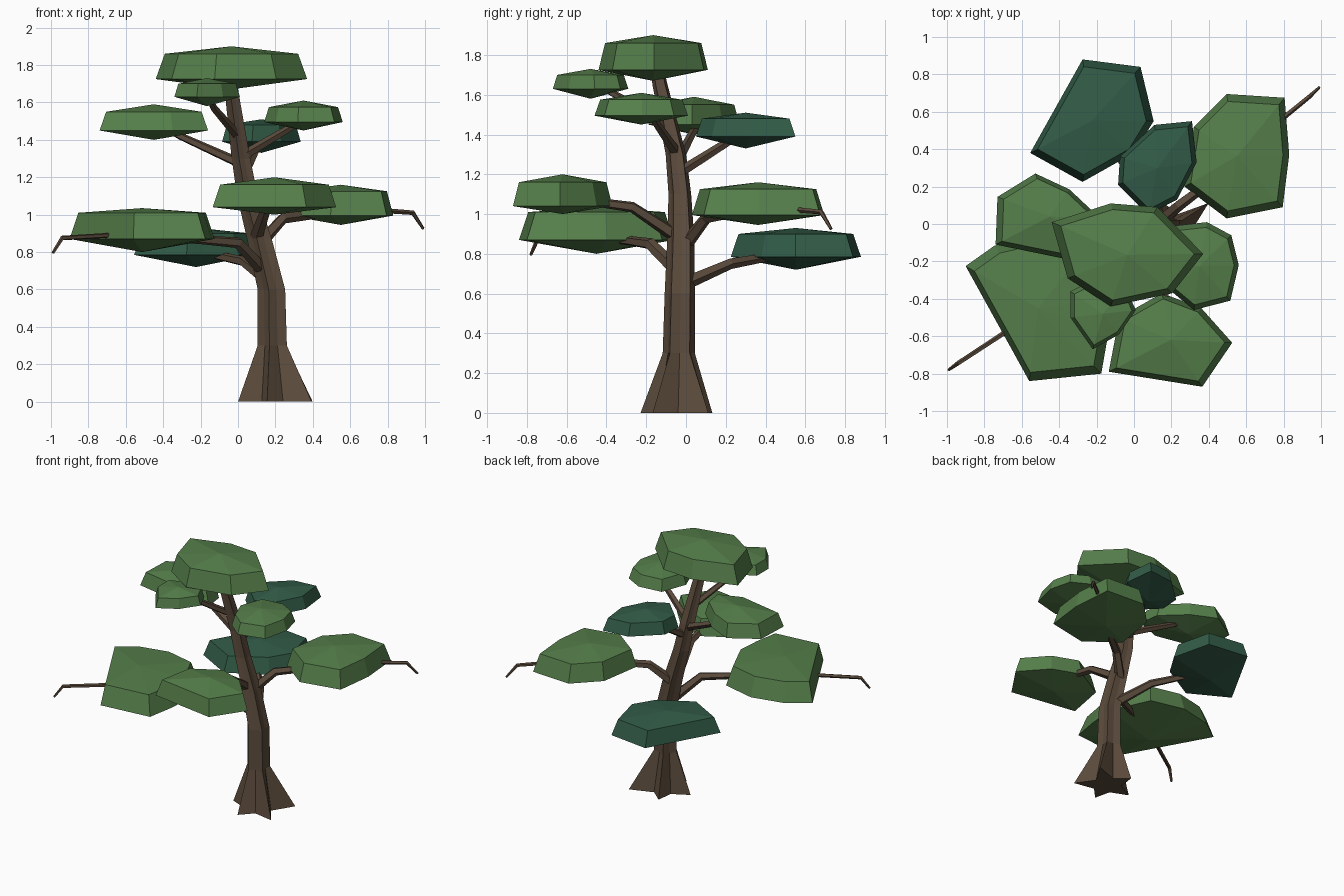
import bpy, bmesh, math
from mathutils import Vector

if "Cube" in bpy.data.objects:
    bpy.data.objects.remove(bpy.data.objects["Cube"])


def material(name, rgb):
    m = bpy.data.materials.new(name)
    m.diffuse_color = (*rgb, 1)
    m.use_nodes = True
    m.node_tree.nodes["Principled BSDF"].inputs["Base Color"].default_value = m.diffuse_color
    return m


BARK = material("bark_brown", (0.105, 0.070, 0.045))
LEAF = material("leaf_green", (0.092, 0.212, 0.070))
DARK = material("deep_green", (0.032, 0.107, 0.064))


def finish(name, bm, mat):
    bmesh.ops.recalc_face_normals(bm, faces=bm.faces)
    me = bpy.data.meshes.new(name)
    bm.to_mesh(me)
    bm.free()
    me.materials.append(mat)
    ob = bpy.data.objects.new(name, me)
    bpy.context.collection.objects.link(ob)


def skin(bm, a, b):
    n = len(a)
    for i in range(n):
        bm.faces.new((a[i], a[(i + 1) % n], b[(i + 1) % n], b[i]))


def fan(bm, ring, tip):
    for i in range(len(ring)):
        bm.faces.new((ring[i], ring[(i + 1) % len(ring)], tip))


# Foliage pad: wide rim, inset upper ring, domed top and shallow underside
def pad(name, outline, low, rim, ring, top, mat):
    bm = bmesh.new()
    cx = (min(p[0] for p in outline) + max(p[0] for p in outline)) / 2
    cy = (min(p[1] for p in outline) + max(p[1] for p in outline)) / 2
    lower = [bm.verts.new((x, y, rim)) for x, y in outline]
    upper = [bm.verts.new((cx + (x - cx) * .88, cy + (y - cy) * .88, ring))
             for x, y in outline]
    skin(bm, lower, upper)
    fan(bm, upper, bm.verts.new((cx, cy, top)))
    fan(bm, lower, bm.verts.new((cx, cy, low)))
    finish(name, bm, mat)


# Branch: tapered five-sided tube along a path
def branch(name, path, radii, sides=5):
    bm = bmesh.new()
    pts = [Vector(p) for p in path]
    rings = []
    for i, p in enumerate(pts):
        d = (pts[min(i + 1, len(pts) - 1)] - pts[max(i - 1, 0)]).normalized()
        u = d.cross(Vector((0, 0, 1))).normalized()
        v = u.cross(d)
        rings.append([bm.verts.new(p + radii[i] * (u * math.cos(a) + v * math.sin(a)))
                      for a in (math.tau * k / sides for k in range(sides))])
    for a, b in zip(rings, rings[1:]):
        skin(bm, a, b)
    bm.faces.new(rings[0])
    bm.faces.new(rings[-1])
    finish(name, bm, BARK)


# Trunk: five-lobed section, flared roots, leaning upward
def trunk():
    bm = bmesh.new()
    flare = [.19, .225, .25, .19, .205]
    # x, y, z, lobe radius, groove ratio
    levels = [(.205, -.045, 0, None, .5), (.19, -.035, .3, .085, .7),
              (.185, -.03, .6, .08, .74), (.12, -.025, .87, .072, .74),
              (.055, -.03, 1.1, .06, .74), (.02, -.05, 1.3, .054, .74),
              (-.03, -.13, 1.65, .04, .74), (-.04, -.15, 1.76, .034, .74)]
    rings = []
    for x, y, z, r, groove in levels:
        ring = []
        for k in range(10):
            a = math.radians(255 + 36 * k)
            q = r if r else flare[k // 2]
            if k % 2:
                q = (r or .2) * groove
            ring.append(bm.verts.new((x + q * math.cos(a), y + q * math.sin(a), z)))
        rings.append(ring)
    for a, b in zip(rings, rings[1:]):
        skin(bm, a, b)
    bm.faces.new(rings[0])
    bm.faces.new(rings[-1])
    finish("trunk", bm, BARK)


trunk()

# Long lower limbs that end in bare twigs
branch("left_limb", [(.12, -.05, .72), (0, -.18, .85), (-.18, -.28, .865), (-.68, -.575, .89),
                     (-.94, -.745, .875), (-.99, -.78, .795)],
       [.036, .031, .025, .014, .013, .008])
branch("right_limb", [(.12, 0, .85), (.24, .1, .98), (.4, .22, 1.0), (.8, .57, 1.02),
                      (.935, .68, 1.01), (.99, .73, .925)],
       [.036, .03, .025, .014, .013, .008])
# Short limbs hidden in their pads
branch("back_limb", [(.16, -.01, .65), (.03, .22, .75), (-.2, .5, .8)], [.036, .028, .02])
branch("front_limb", [(.1, -.05, .89), (.15, -.27, 1.035), (.19, -.6, 1.08)], [.036, .028, .02])
branch("upper_left_limb", [(.02, -.04, 1.27), (-.31, .04, 1.42), (-.42, .05, 1.48)], [.028, .02, .015])
branch("upper_right_limb", [(.02, -.05, 1.31), (.29, -.16, 1.47), (.36, -.2, 1.53)], [.028, .02, .015])
branch("upper_back_limb", [(.03, -.03, 1.21), (.1, .2, 1.355), (.14, .3, 1.42)], [.028, .022, .015])
branch("upper_front_limb", [(0, -.08, 1.42), (-.13, -.3, 1.57), (-.17, -.45, 1.65)], [.026, .02, .014])

# Foliage pads
pad("crown_pad", [(-.44, .01), (-.125, .11), (.125, .09), (.37, -.16), (.205, -.37),
                  (-.125, -.44), (-.355, -.29)], 1.67, 1.725, 1.86, 1.90, LEAF)
pad("upper_front_pad", [(-.34, -.36), (-.34, -.5), (-.22, -.67), (-.08, -.59), (.01, -.46),
                        (-.05, -.33), (-.2, -.29)], 1.58, 1.63, 1.70, 1.73, LEAF)
pad("upper_left_pad", [(-.74, -.11), (-.35, -.19), (-.16, -.12), (-.18, .03), (-.345, .185),
                       (-.527, .27), (-.73, .145)], 1.40, 1.45, 1.55, 1.59, LEAF)
pad("upper_right_pad", [(.21, -.01), (.39, .01), (.52, -.06), (.56, -.22), (.515, -.41),
                        (.32, -.46), (.2, -.36), (.14, -.2)], 1.45, 1.495, 1.575, 1.61, LEAF)
pad("upper_back_pad", [(-.085, .21), (-.075, .36), (.11, .53), (.31, .55), (.335, .33),
                       (.23, .13), (.075, .05)], 1.33, 1.39, 1.48, 1.51, DARK)
pad("right_pad", [(.495, .695), (.805, .675), (.83, .37), (.795, .09), (.495, .03),
                  (.27, .2), (.32, .52)], .945, .995, 1.125, 1.16, LEAF)
pad("front_pad", [(-.135, -.79), (.365, -.87), (.525, -.635), (.36, -.45), (.15, -.37),
                  (-.08, -.5)], 1.0, 1.04, 1.16, 1.20, LEAF)
pad("left_pad", [(-.9, -.225), (-.745, -.115), (-.5, -.06), (-.25, -.12), (-.125, -.4),
                 (-.14, -.6), (-.175, -.8), (-.56, -.84)], .80, .87, 1.01, 1.035, LEAF)
pad("back_pad", [(-.555, .38), (-.275, .88), (.035, .84), (.105, .55), (0, .38),
                 (-.275, .225)], .72, .785, .90, .93, DARK)
